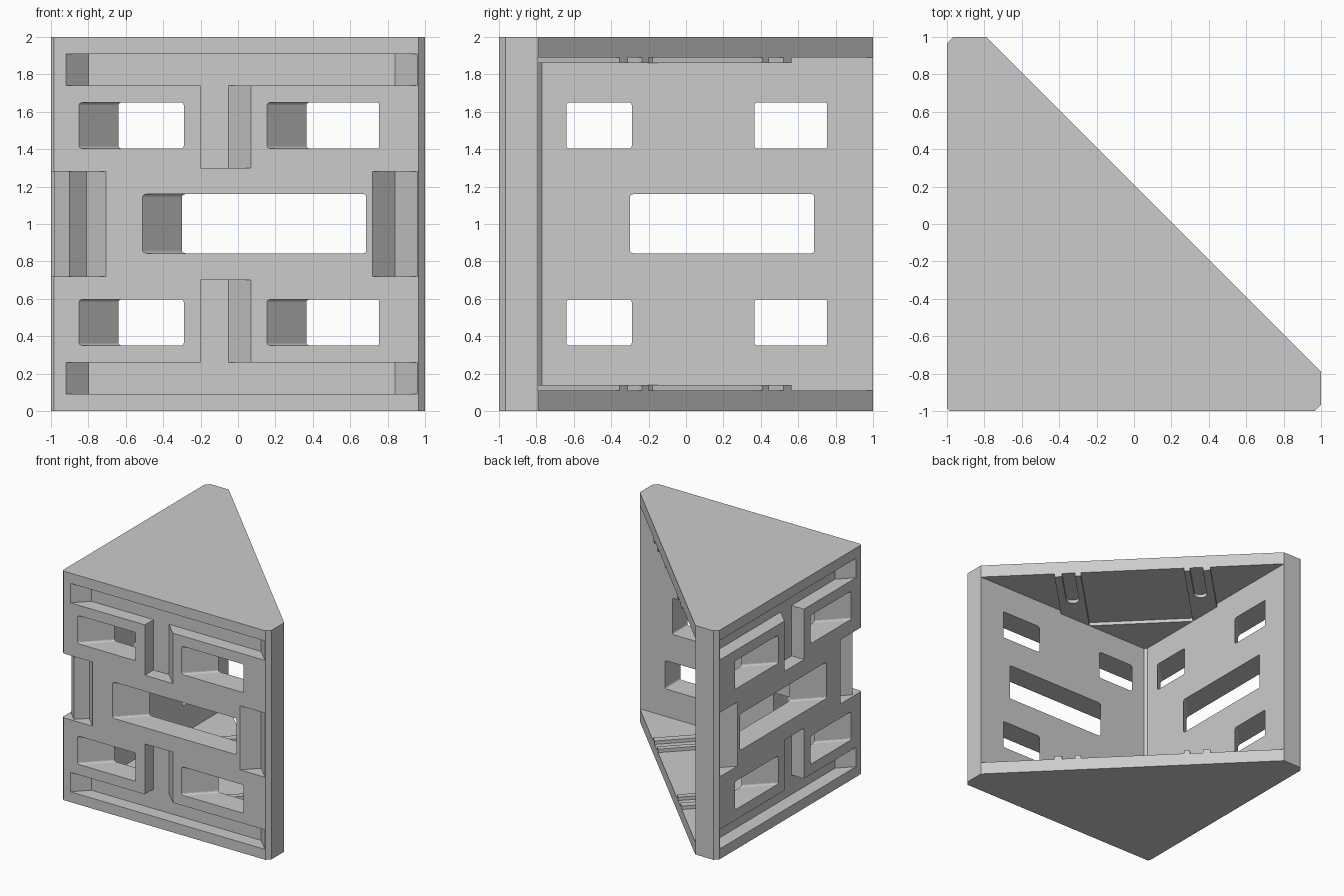
import bpy, bmesh, math

cube = bpy.data.objects.get("Cube")
if cube:
    bpy.data.objects.remove(cube, do_unlink=True)

grey = bpy.data.materials.new("plain_grey")
grey.use_nodes = True
colour = (0.6, 0.6, 0.6, 1)
grey.diffuse_color = colour
grey.node_tree.nodes["Principled BSDF"].inputs["Base Color"].default_value = colour


def prism(name, plan, z0, z1, rounding=0):
    """Extrude a plan outline from z0 to z1, optionally rounding its tunnel edges."""
    bm = bmesh.new()
    low = [bm.verts.new((x, y, z0)) for x, y in plan]
    high = [bm.verts.new((x, y, z1)) for x, y in plan]
    bm.faces.new(low)
    bm.faces.new(high)
    for i in range(len(plan)):
        j = (i + 1) % len(plan)
        bm.faces.new((low[i], low[j], high[j], high[i]))
    bmesh.ops.recalc_face_normals(bm, faces=bm.faces[:])
    if rounding:
        # the edges that run through the wall join the outer and inner ends
        depth = min((0, 1), key=lambda a: min(v.co[a] for v in bm.verts))
        runs = [e for e in bm.edges
                if abs(e.verts[0].co[depth] - e.verts[1].co[depth]) > 0.1]
        bmesh.ops.bevel(bm, geom=runs, offset=rounding, segments=3,
                        profile=0.5, affect='EDGES')
    mesh = bpy.data.meshes.new(name)
    bm.to_mesh(mesh)
    bm.free()
    mesh.materials.append(grey)
    obj = bpy.data.objects.new(name, mesh)
    bpy.context.scene.collection.objects.link(obj)
    return obj


def swap(plan):
    """Mirror a plan across the diagonal, from the front wall to the side wall."""
    return [(y, x) for x, y in plan]


# Corner body with chamfered ends
T = 0.79      # inner face of the walls
half = [(-0.985, -1), (0.965, -1), (1, -0.965), (1, -T)]
body = prism("corner_body", half + swap(half)[::-1], 0, 2)


def cut(plan, z0, z1, rounding=0):
    cutter = prism("cutter", plan, z0, z1, rounding)
    cutter.hide_render = True
    mod = body.modifiers.new("cut", 'BOOLEAN')
    mod.operation = 'DIFFERENCE'
    mod.solver = 'EXACT'
    mod.object = cutter
    bpy.context.view_layer.objects.active = body
    bpy.ops.object.modifier_apply(modifier=mod.name)
    bpy.data.objects.remove(cutter, do_unlink=True)


# Hollow inside, open on the long diagonal side
cove = [(-T + 0.02, -T), (1.3, -T), (1.3, 1.3)]
cut(cove + [(-T, 1.3), (-T, -T + 0.02)], 0.11, 1.89)

OUT = -1.05   # cutters start a little outside the wall
FLOOR = -0.88  # bottom of the recesses

# Recess plans on the front wall, with sloped ends
channel = [(-0.97, OUT), (-0.80, FLOOR), (0.84, FLOOR), (1.01, OUT)]
stem = [(-0.20, OUT), (-0.20, FLOOR), (-0.05, FLOOR), (0.12, OUT)]
vee = [(0.67, OUT), (0.84, FLOOR), (1.01, OUT)]


def window(x0, x1):
    return [(x0 - 0.05, OUT), (x0 + 0.26, -0.74), (x1, -0.74), (x1, OUT)]


small_windows = [window(-0.85, -0.29), window(0.155, 0.755)]
long_window = window(-0.51, 0.685)

for side in (list, swap):
    for flip in (False, True):
        def span(a, b):
            return (2 - b, 2 - a) if flip else (a, b)
        cut(side(channel), *span(0.09, 0.26))
        cut(side(stem), *span(0.24, 0.70))
        for plan in small_windows:
            cut(side(plan), *span(0.35, 0.597), 0.015)
    cut(side(long_window), 0.843, 1.16, 0.015)
    cut(side(vee), 0.72, 1.28)

# Notch around the corner, leaving a slim post
notch = [(-0.655, OUT), (-0.81, -0.895), (-0.90, -0.98)]
cut(notch + swap(notch)[::-1] + [(OUT, OUT)], 0.72, 1.28)

# Inner pads: u runs towards the open side, v along it
EDGE = 0.21
slot_end = [(-0.35 - 0.075 * math.sin(a), 0.755 + 0.075 * math.cos(a))
            for a in (math.pi * i / 10 for i in range(11))]
rail = ([(-0.66, 0.92), (EDGE, 0.92), (EDGE, 0.83)] + slot_end
        + [(EDGE, 0.68), (EDGE, 0.61), (-0.97, 0.61)])
outline = rail + [(u, -v) for u, v in reversed(rail)] + [(-2 * T, 0)]
pad = [((u + v) / 2, (u - v) / 2) for u, v in outline]
prism("floor_rail_pad", pad, 0.11, 0.14)
prism("ceiling_rail_pad", pad, 1.86, 1.89)
